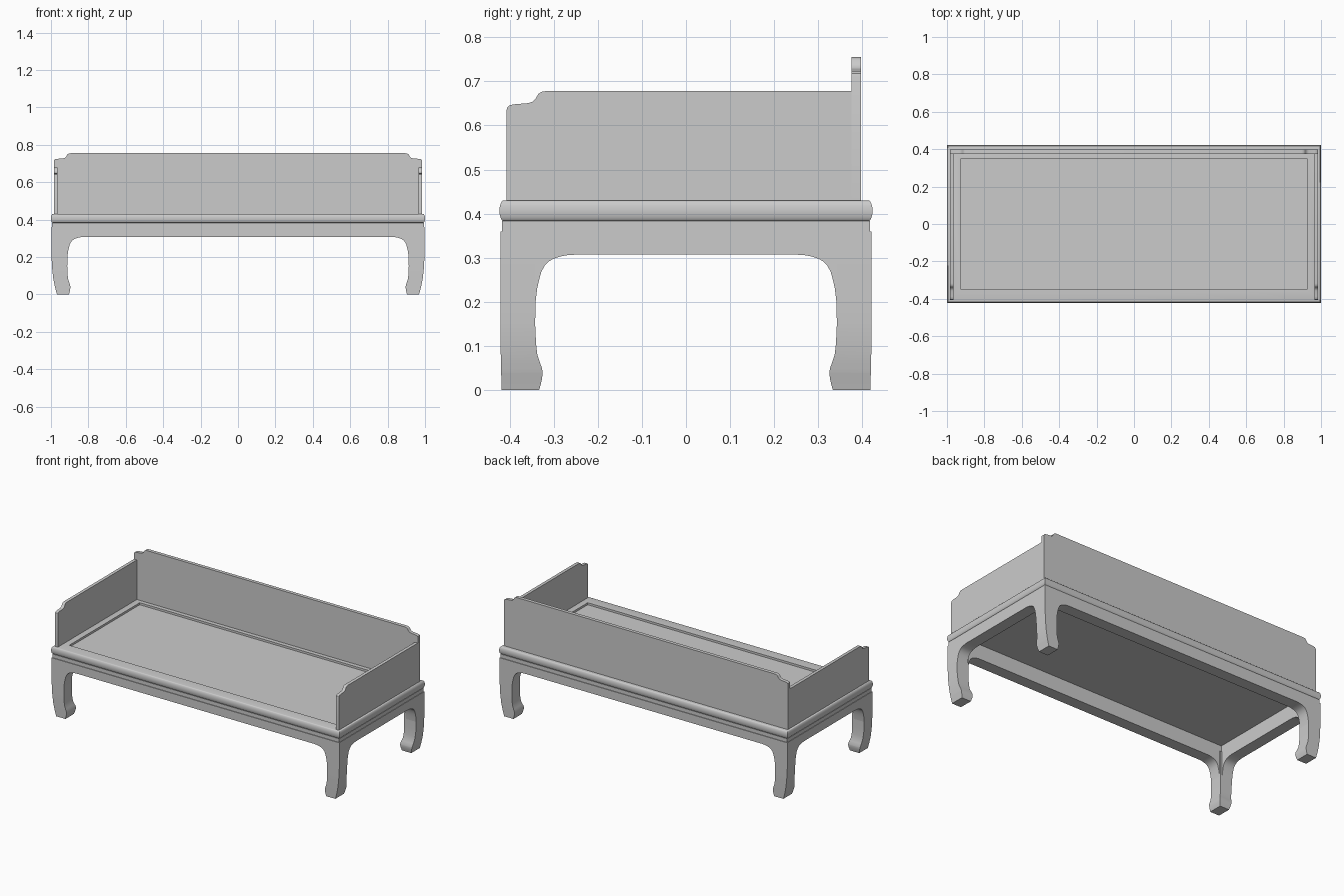
import bpy, bmesh, math

if "Cube" in bpy.data.objects:
    bpy.data.objects.remove(bpy.data.objects["Cube"])

HX, HY = 1.0, 0.423          # half size of the bed frame
BORDER = 0.074               # width of the frame border


def finish(name, bm):
    bmesh.ops.remove_doubles(bm, verts=bm.verts, dist=1e-6)
    bmesh.ops.recalc_face_normals(bm, faces=bm.faces)
    me = bpy.data.meshes.new(name)
    bm.to_mesh(me)
    bm.free()
    ob = bpy.data.objects.new(name, me)
    bpy.context.collection.objects.link(ob)
    bpy.ops.object.select_all(action='DESELECT')
    ob.select_set(True)
    bpy.context.view_layer.objects.active = ob
    bpy.ops.object.shade_smooth_by_angle(angle=math.radians(32))
    return ob


def loft(bm, rings, closed=False):
    """Bridge four-sided rings; cap the ends or close the loop."""
    vs = [[bm.verts.new(p) for p in r] for r in rings]
    n = len(vs)
    for i in range(n if closed else n - 1):
        a, b = vs[i], vs[(i + 1) % n]
        for k in range(4):
            j = (k + 1) % 4
            bm.faces.new((a[k], a[j], b[j], b[k]))
    if not closed:
        bm.faces.new(vs[0])
        bm.faces.new(vs[-1])


def rect(x0, x1, y0, y1, z):
    return [(x0, y0, z), (x1, y0, z), (x1, y1, z), (x0, y1, z)]


def moulding(name, profile):
    """Sweep a closed (inset, z) profile around the bed outline."""
    bm = bmesh.new()
    loft(bm, [rect(d - HX, HX - d, d - HY, HY - d, z) for d, z in profile], True)
    return finish(name, bm)


def board(name, outline, along_x, c0, c1):
    """Extrude a (u, z) outline between c0 and c1 on the other axis."""
    bm = bmesh.new()
    a, b = [[bm.verts.new((u, c, z) if along_x else (c, u, z)) for u, z in outline]
            for c in (c0, c1)]
    bm.faces.new(a)
    bm.faces.new(b)
    n = len(a)
    for i in range(n):
        j = (i + 1) % n
        bm.faces.new((a[i], a[j], b[j], b[i]))
    return finish(name, bm)


def lerp(table, z):
    for (z0, v0), (z1, v1) in zip(table, table[1:]):
        if z <= z1:
            return v0 + (v1 - v0) * (z - z0) / (z1 - z0)
    return table[-1][1]


# Frame with half-round edge, waist below it, and sunk seat panel
r, zb, zt = 0.0235, 0.383, 0.43
edge = [(0.010 * (1 - math.cos(t)), 0.4065 + r * math.sin(t))
        for t in [math.radians(-90 + 15 * i) for i in range(13)]]
moulding("frame", edge + [(BORDER, zt), (BORDER, zb)])
moulding("waist", [(0.006, 0.36), (0.006, zb), (BORDER, zb), (BORDER, 0.36)])
bm = bmesh.new()
px, py = HX - BORDER + 0.005, HY - BORDER + 0.005
loft(bm, [rect(-px, px, -py, py, z) for z in (0.40, 0.417)])
finish("seat_panel", bm)

# Hoof-footed legs
inner = [(0, .333), (.012, .3295), (.025, .3265), (.038, .325), (.05, .3265), (.062, .331),
         (.08, .337), (.105, .340), (.15, .342), (.2, .341), (.36, .341)]
outer_x = [(0, .968), (.015, .972), (.04, .979), (.08, .987), (.13, .993), (.2, .997), (.36, .997)]
outer_y = [(0, .418), (.06, .4195), (.13, .421), (.36, .421)]
levels = sorted({z for t in (inner, outer_x) for z, v in t})
for sy, fb in ((-1, "front"), (1, "back")):
    for sx, lr in ((-1, "left"), (1, "right")):
        bm = bmesh.new()
        loft(bm, [rect(sx * (lerp(inner, z) + .571), sx * lerp(outer_x, z),
                       sy * lerp(inner, z), sy * lerp(outer_y, z), z) for z in levels])
        finish(f"{fb}_{lr}_leg", bm)

# Aprons flaring into the legs
flare = [(.345, .2), (.341, .2), (.3375, .23), (.333, .25), (.328, .268), (.321, .281),
         (.312, .291), (.300, .298), (.285, .303), (.268, .306), (.25, .307)]


def apron(name, along_x, c0, c1):
    off = 0.571 if along_x else 0
    right = [(u + off, z) for u, z in flare]
    pts = [(right[0][0], 0.36)] + right
    pts += [(-u, z) for u, z in reversed(pts)]
    board(name, pts, along_x, c0, c1)


apron("front_apron", True, -.421, -.348)
apron("back_apron", True, .348, .421)
apron("left_apron", False, -.997, -.925)
apron("right_apron", False, .925, .997)

# Railing boards with stepped, rounded corners
step = [(0, -.045), (.002, -.037), (.008, -.032), (.02, -.030), (.05, -.0275), (.06, -.024),
        (.067, -.016), (.072, -.007), (.079, -.002), (.09, 0)]
half = [(.985 - u, .755 + v) for u, v in step]
back = [(.985, .43)] + half
board("back_rail", back + [(-x, z) for x, z in reversed(back)], True, .375, .397)
side = [(-.407, .43)] + [(-.407 + u, .678 + v) for u, v in step] + [(.376, .678), (.376, .43)]
board("left_rail", side, False, -.984, -.964)
board("right_rail", side, False, .964, .984)
